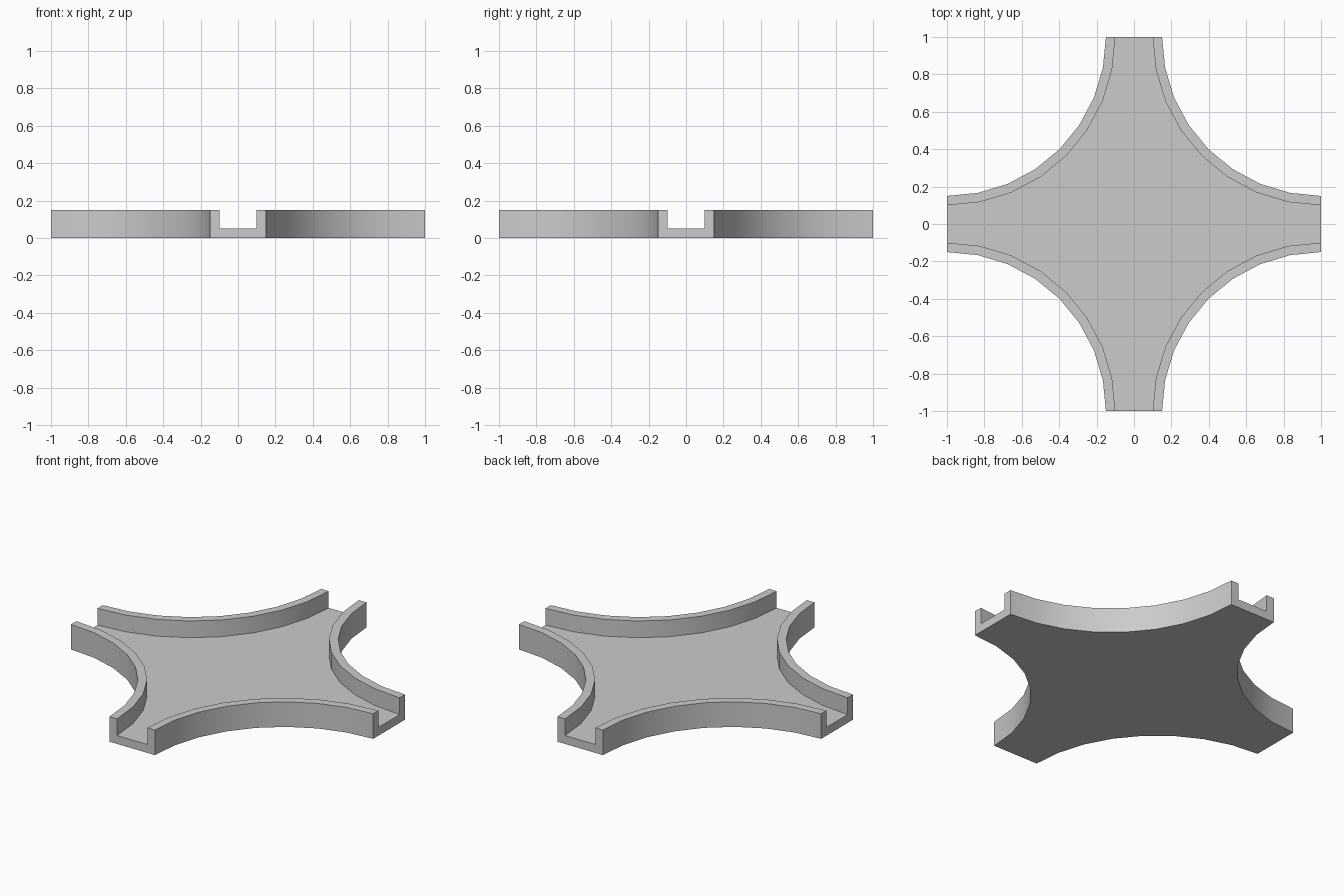
import bpy, bmesh
from math import cos, sin, pi, radians

if "Cube" in bpy.data.objects:
    bpy.data.objects.remove(bpy.data.objects["Cube"])

R_OUT, R_IN = 0.85, 0.90      # wall arcs, both centred on the tile corner
FLOOR, TOP, SEG = 0.05, 0.15, 8

bm = bmesh.new()


def point(k, i, r, z):
    """Point i of the arc around corner k (k quarter turns about z)."""
    a = 1.5 * pi - i / SEG * pi / 2
    x, y = 1 + r * cos(a), 1 + r * sin(a)
    c, s = round(cos(k * pi / 2)), round(sin(k * pi / 2))
    return bm.verts.new((x * c - y * s, x * s + y * c, z))


# wall cross-section swept along each of the four corner arcs
section = [(R_OUT, 0), (R_OUT, TOP), (R_IN, TOP), (R_IN, FLOOR)]
arcs = [[[point(k, i, r, z) for r, z in section] for i in range(SEG + 1)]
        for k in range(4)]

for k, arc in enumerate(arcs):
    # outer wall, rim and inner wall
    for a, b in zip(arc, arc[1:]):
        for j in range(3):
            bm.faces.new((a[j], b[j], b[j + 1], a[j + 1]))
    # U-shaped open end between this arc and the next
    bm.faces.new(arc[-1] + arcs[(k + 1) % 4][0][::-1])

# underside and channel floor
columns = [col for arc in arcs for col in arc]
bm.faces.new([c[0] for c in columns])
bm.faces.new([c[3] for c in columns])
bmesh.ops.recalc_face_normals(bm, faces=bm.faces)

mesh = bpy.data.meshes.new("crossing_channel")
bm.to_mesh(mesh)
bm.free()
obj = bpy.data.objects.new("crossing_channel", mesh)
bpy.context.collection.objects.link(obj)
bpy.context.view_layer.objects.active = obj
obj.select_set(True)
bpy.ops.object.shade_smooth_by_angle(angle=radians(30))
